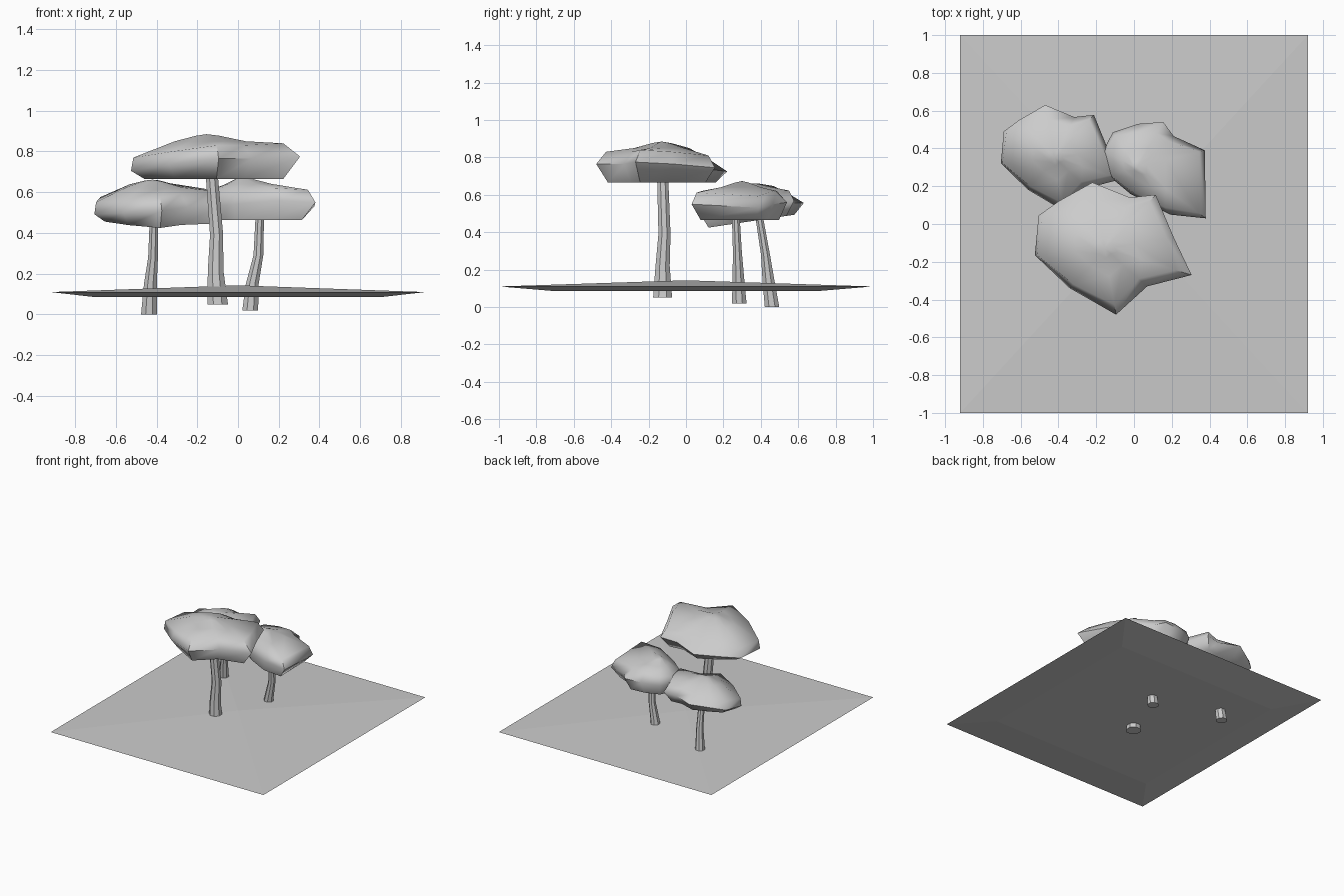
import bpy, bmesh, math
from mathutils import Vector

cube = bpy.data.objects.get("Cube")
if cube:
    bpy.data.objects.remove(cube, do_unlink=True)

grey = bpy.data.materials.new("plain_grey")
grey.use_nodes = True
grey.diffuse_color = (0.6, 0.6, 0.6, 1)
grey.node_tree.nodes["Principled BSDF"].inputs["Base Color"].default_value = (0.6, 0.6, 0.6, 1)


def finish(name, bm, smooth_angle=None):
    """Turn a bmesh into a named object, optionally smooth below an angle."""
    bmesh.ops.recalc_face_normals(bm, faces=bm.faces)
    mesh = bpy.data.meshes.new(name)
    bm.to_mesh(mesh)
    bm.free()
    mesh.materials.append(grey)
    obj = bpy.data.objects.new(name, mesh)
    bpy.context.collection.objects.link(obj)
    if smooth_angle:
        bpy.ops.object.select_all(action='DESELECT')
        obj.select_set(True)
        bpy.context.view_layer.objects.active = obj
        bpy.ops.object.shade_smooth_by_angle(angle=math.radians(smooth_angle))
    return obj


def skin(bm, rings, start=None, end=None):
    """Bridge rings of points; close each end with a centre point or a flat cap."""
    loops = [[bm.verts.new(p) for p in ring] for ring in rings]
    count = len(loops[0])
    for a, b in zip(loops, loops[1:]):
        for i in range(count):
            j = (i + 1) % count
            bm.faces.new((a[i], a[j], b[j], b[i]))
    for loop, tip in ((loops[0], start), (loops[-1], end)):
        if tip is None:
            bm.faces.new(loop)
        else:
            centre = bm.verts.new(tip)
            for i in range(count):
                bm.faces.new((loop[i], loop[(i + 1) % count], centre))


def rectangle(x, y, z):
    return [(-x, -y, z), (x, -y, z), (x, y, z), (-x, y, z)]


def trunk(name, path, radii, sides=8):
    rings = []
    for (x, y, z), r in zip(path, radii):
        angles = [math.tau * (i + 0.5) / sides for i in range(sides)]
        rings.append([(x + r * math.cos(a), y + r * math.sin(a), z) for a in angles])
    bm = bmesh.new()
    skin(bm, rings)
    finish(name, bm, 30)


def canopy(name, outline, centre, scale=(1, 1, 1), tilt=0):
    """Lumpy flat crown; outline rows are x, y, rim height, shoulder scale."""
    c = Vector(centre)

    def place(x, y, z):
        return c + Vector((x * scale[0], y * scale[1], z * scale[2] + tilt * y))

    def ring(size, height):
        return [place(x * size, y * size, height) for x, y, rim, sh in outline]

    rim = [place(x, y, h) for x, y, h, sh in outline]
    shoulder = [place(x * sh, y * sh, h + 0.065) for x, y, h, sh in outline]
    rings = [ring(0.82, 0.01), rim, shoulder, ring(0.42, 0.195), ring(0.14, 0.222)]
    bm = bmesh.new()
    skin(bm, rings, place(0, 0, 0.01), place(0, 0, 0.23))
    finish(name, bm, 60)


# Thin ground slab with a slight central rise and a chamfered underside
bm = bmesh.new()
skin(bm, [rectangle(0.7, 0.7, 0.085), rectangle(0.92, 1, 0.11)], end=(0, 0, 0.143))
finish("ground", bm)

# Bent trunks
trunk("front_trunk",
      [(-0.10, -0.125, 0.05), (-0.11, -0.125, 0.22), (-0.105, -0.115, 0.39), (-0.13, -0.125, 0.7)],
      (0.055, 0.041, 0.035, 0.032))
small_radii = (0.042, 0.034, 0.026, 0.022)
trunk("right_trunk",
      [(-0.437, 0.46, 0), (-0.43, 0.44, 0.15), (-0.417, 0.425, 0.28), (-0.412, 0.39, 0.49)],
      small_radii)
trunk("left_trunk",
      [(0.06, 0.285, 0.02), (0.07, 0.28, 0.15), (0.10, 0.275, 0.29), (0.108, 0.265, 0.51)],
      small_radii)

# Crown outlines
broad = [(-0.35, 0.175, 0.05, 0.95), (-0.37, -0.035, 0.05, 0.97), (-0.185, -0.21, 0.08, 0.9),
         (0.06, -0.35, 0.11, 0.85), (0.225, -0.2, 0.11, 0.8), (0.46, -0.14, 0.12, 0.82),
         (0.365, 0.06, 0.11, 0.9), (0.27, 0.285, 0.09, 0.88), (0.135, 0.27, 0.08, 0.8),
         (-0.065, 0.35, 0.07, 0.72), (-0.245, 0.25, 0.06, 0.8)]
slanted = [(-0.127, 0.185, 0.1, 0.9), (-0.18, 0.085, 0.09, 0.95), (-0.155, -0.04, 0.08, 0.95),
           (-0.035, -0.14, 0.09, 0.9), (0.175, -0.25, 0.11, 0.85), (0.365, -0.27, 0.1, 0.9),
           (0.36, 0.09, 0.08, 0.92), (0.195, 0.165, 0.1, 0.85), (0.14, 0.24, 0.11, 0.75),
           (0.005, 0.23, 0.11, 0.8)]

canopy("front_canopy", broad, (-0.155, -0.13, 0.655))
canopy("right_canopy", broad, (-0.42, 0.35, 0.45), (0.77, 0.8, 0.92), 0.12)
canopy("left_canopy", slanted, (0.015, 0.30, 0.455), (1, 1, 0.95))
